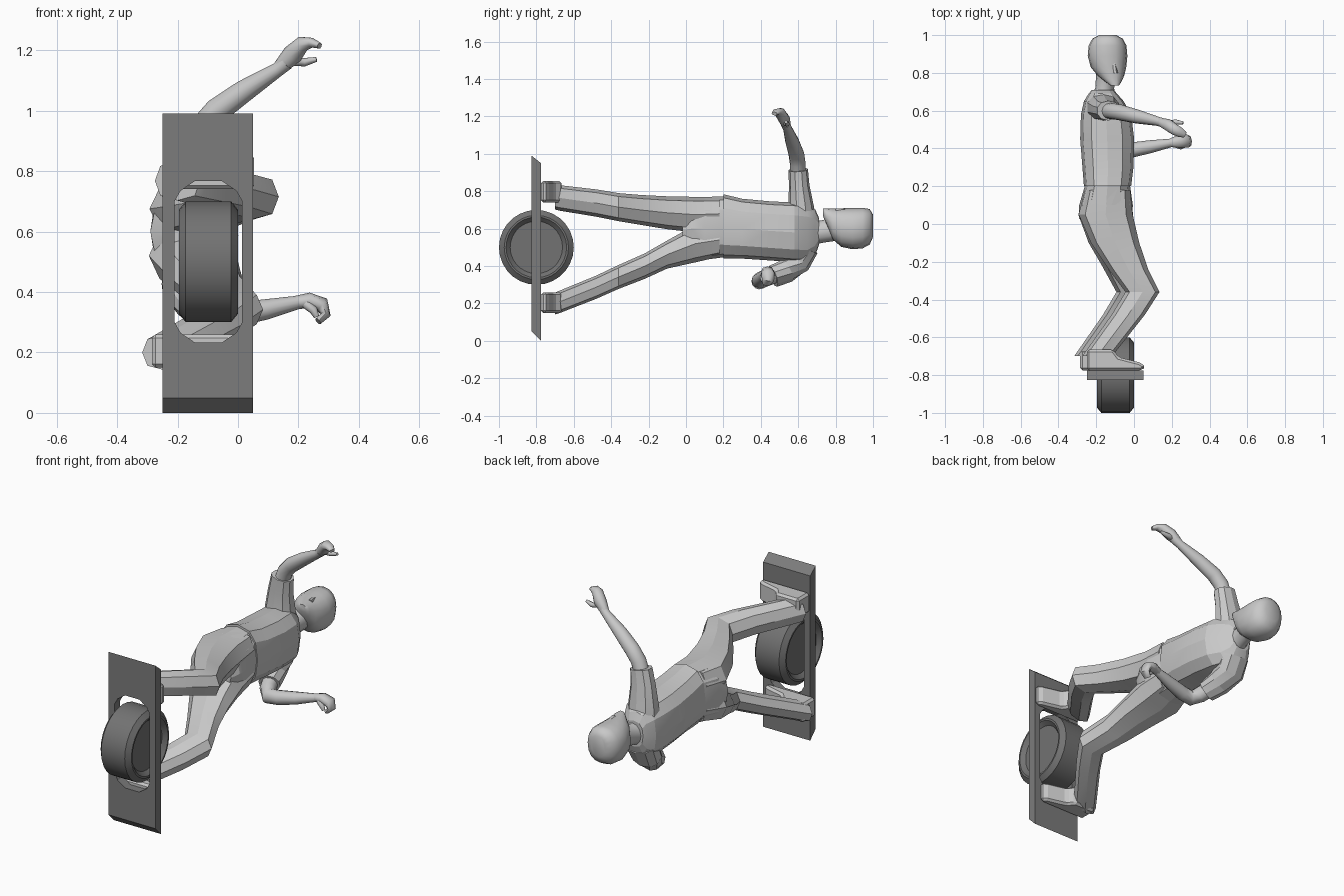
import bpy, bmesh, math
from mathutils import Vector

cube = bpy.data.objects.get("Cube")
if cube:
    bpy.data.objects.remove(cube, do_unlink=True)

X, Y, Z = Vector((1, 0, 0)), Vector((0, 1, 0)), Vector((0, 0, 1))


def material(name, value):
    m = bpy.data.materials.new(name)
    m.use_nodes = True
    color = (value, value, value, 1)
    m.diffuse_color = color
    m.node_tree.nodes["Principled BSDF"].inputs["Base Color"].default_value = color
    return m


light = material("light grey", 0.58)
dark = material("dark grey", 0.2)
rubber = material("rubber grey", 0.17)


def finish(name, bm, mat, smooth):
    bmesh.ops.recalc_face_normals(bm, faces=bm.faces)
    mesh = bpy.data.meshes.new(name)
    bm.to_mesh(mesh)
    bm.free()
    obj = bpy.data.objects.new(name, mesh)
    bpy.context.collection.objects.link(obj)
    mesh.materials.append(mat)
    if smooth:
        bpy.ops.object.select_all(action='DESELECT')
        obj.select_set(True)
        bpy.context.view_layer.objects.active = obj
        bpy.ops.object.shade_smooth_by_angle(angle=math.radians(smooth))
    return obj


def ring(center, u, v, a, b, sides, power):
    """Ellipse, squared off when power is below one."""
    pts = []
    for i in range(sides):
        t = 2 * math.pi * i / sides
        c, s = math.cos(t), math.sin(t)
        pts.append(center + u * (a * math.copysign(abs(c) ** power, c))
                   + v * (b * math.copysign(abs(s) ** power, s)))
    return pts


def loft(name, rings, mat, smooth=0):
    bm = bmesh.new()
    loops = [[bm.verts.new(p) for p in r] for r in rings]
    for lo, hi in zip(loops, loops[1:]):
        for i in range(len(lo)):
            j = (i + 1) % len(lo)
            bm.faces.new((lo[i], lo[j], hi[j], hi[i]))
    bm.faces.new(loops[0])
    bm.faces.new(loops[-1])
    return finish(name, bm, mat, smooth)


def body(name, stations, sides=10, power=0.8, smooth=18):
    """Sections stacked along y: (x, y, z, half width x, half width z)."""
    loft(name, [ring(Vector(s[:3]), X, Z, s[3], s[4], sides, power) for s in stations],
         light, smooth)


def limb(name, stations, sides=12, power=1, smooth=60):
    """Sections square to a path: (x, y, z, half size, half size across)."""
    pts = [Vector(s[:3]) for s in stations]
    rings = []
    for i, s in enumerate(stations):
        t = (pts[min(i + 1, len(pts) - 1)] - pts[max(i - 1, 0)]).normalized()
        u = (Y - t * t.dot(Y)).normalized()
        rings.append(ring(pts[i], u, t.cross(u), s[3], s[-1], sides, power))
    loft(name, rings, light, smooth)


def prism(name, outline, axis, start, end, mat, smooth=0):
    loft(name, [[p + axis * d for p in outline] for d in (start, end)], mat, smooth)
    return bpy.data.objects[name]


# Board with slanted ends and a long slot for the wheel
side = [Vector((0, y, z)) for y, z in ((-.825, .05), (-.825, .99), (-.775, .95), (-.775, 0))]
board = prism("board", side, X, -.25, .05, dark)
quarter = [(.112, .2), (.092, .235), (.045, .267)]
slot = quarter + [(-x, z) for x, z in reversed(quarter)]
slot += [(-x, -z) for x, z in slot]
cutter = prism("slot_cutter", [Vector((x - .098, 0, z + .5)) for x, z in slot], Y, -.9, -.7, dark)
cutter.hide_render = True
cut = board.modifiers.new("slot", 'BOOLEAN')
cut.operation = 'DIFFERENCE'
cut.solver = 'EXACT'
cut.object = cutter
bpy.context.view_layer.objects.active = board
bpy.ops.object.modifier_apply(modifier=cut.name)
bpy.data.objects.remove(cutter, do_unlink=True)

# Wheel with chamfered tread and dished hubs
half = [(.075, .14), (.098, .162), (.098, .172), (.075, .2)]
profile = [(-x, r) for x, r in half] + half[::-1]
loft("wheel", [ring(Vector((x - .098, -.8, .5)), Y, Z, r, r, 28, 1) for x, r in profile],
     rubber, 20)

# Shirt
body("shirt", [
    (-.14, .2, .612, .125, .172), (-.138, .3, .6, .135, .16),
    (-.142, .45, .588, .143, .158), (-.148, .58, .58, .133, .16),
    (-.16, .65, .575, .105, .155), (-.165, .69, .58, .075, .125),
    (-.165, .71, .585, .058, .075)], 12)

# Trousers: a hip block and two bent legs
body("trouser_hips", [(-.14, .21, .61, .118, .162), (-.148, .1, .602, .142, .168),
                      (-.15, .03, .6, .14, .13), (-.13, -.02, .59, .1, .06)], 12)
body("right_leg", [
    (-.14, .18, .68, .12, .09), (-.15, .05, .675, .143, .095),
    (-.1, -.1, .685, .128, .088), (-.03, -.24, .7, .105, .08),
    (.045, -.36, .715, .09, .075), (-.03, -.48, .737, .088, .073),
    (-.18, -.68, .765, .08, .068), (-.2, -.7, .768, .075, .065)], 8)
body("left_leg", [
    (-.14, .18, .54, .12, .09), (-.15, .05, .52, .145, .1),
    (-.115, -.1, .462, .125, .075), (-.07, -.22, .4, .1, .068),
    (-.005, -.36, .342, .088, .064), (-.08, -.48, .287, .084, .062),
    (-.225, -.68, .207, .078, .06), (-.245, -.7, .2, .072, .058)], 8)

# Shoes: low toe, high heel, toes towards +x
for name, x, z, width in (("right_shoe", -.25, .74, .115), ("left_shoe", -.285, .15, .11)):
    shape = [(0, 0), (.29, 0), (.312, .02), (.28, .042), (.17, .07), (.14, .11), (0, .11)]
    shoe = prism(name, [Vector((x + a, b - .775, 0)) for a, b in shape], Z, z, z + width, light)
    bev = shoe.modifiers.new("soft_edges", 'BEVEL')
    bev.width = .012
    bev.segments = 1

# Sleeves
limb("right_sleeve", [(-.165, .615, .64, .08, .09), (-.16, .615, .72, .068, .085),
                      (-.15, .605, .83, .055, .07), (-.135, .6, .915, .052, .062)], 10, .9, 18)
limb("left_sleeve", [(-.165, .64, .5, .07, .09), (-.17, .6, .42, .068, .085),
                     (-.15, .54, .375, .06, .07), (-.125, .465, .345, .056, .06)], 10, .9, 18)

# Arms and hands
limb("right_arm", [(-.15, .6, .85, .042), (-.115, .597, .95, .042), (-.07, .59, 1.0, .042),
                   (.02, .568, 1.065, .037), (.13, .543, 1.135, .024), (.16, .532, 1.16, .026)])
limb("right_hand", [(.14, .54, 1.145, .022, .024), (.18, .525, 1.185, .032, .034),
                    (.215, .5, 1.222, .03, .026), (.245, .485, 1.225, .026, .016),
                    (.27, .472, 1.215, .016, .01)], 8, .9)
limb("right_thumb", [(.18, .53, 1.165, .016), (.22, .54, 1.16, .014), (.26, .535, 1.17, .008)], 8)
limb("left_arm", [(-.145, .52, .37, .044), (-.11, .43, .335, .044), (-.075, .39, .318, .043),
                  (-.01, .392, .325, .04), (.09, .41, .342, .034), (.21, .432, .368, .021)])
limb("left_hand", [(.19, .43, .365, .022), (.235, .436, .372, .034, .026),
                   (.278, .44, .358, .036, .026), (.29, .438, .325, .033, .017),
                   (.265, .43, .303, .022, .012)], 8, .9)
limb("left_thumb", [(.225, .418, .36, .016), (.25, .408, .34, .014), (.26, .41, .318, .009)], 8)

# Neck and head, face turned towards +z
body("neck", [(-.165, .67, .575, .065, .075), (-.155, .72, .583, .05, .06),
              (-.145, .8, .6, .055, .065)], 12, 1, 50)
body("head", [
    (-.102, .732, .688, .022, .02), (-.108, .75, .668, .04, .04),
    (-.122, .785, .625, .07, .083), (-.135, .83, .606, .094, .103),
    (-.14, .89, .6, .105, .11), (-.14, .945, .603, .1, .108),
    (-.14, .982, .61, .08, .095), (-.14, 1.0, .615, .045, .06)], 16, .88, 70)
body("nose", [(-.1, .8, .698, .015, .012), (-.103, .83, .695, .012, .015),
              (-.11, .875, .69, .007, .01)], 6, 1, 60)
